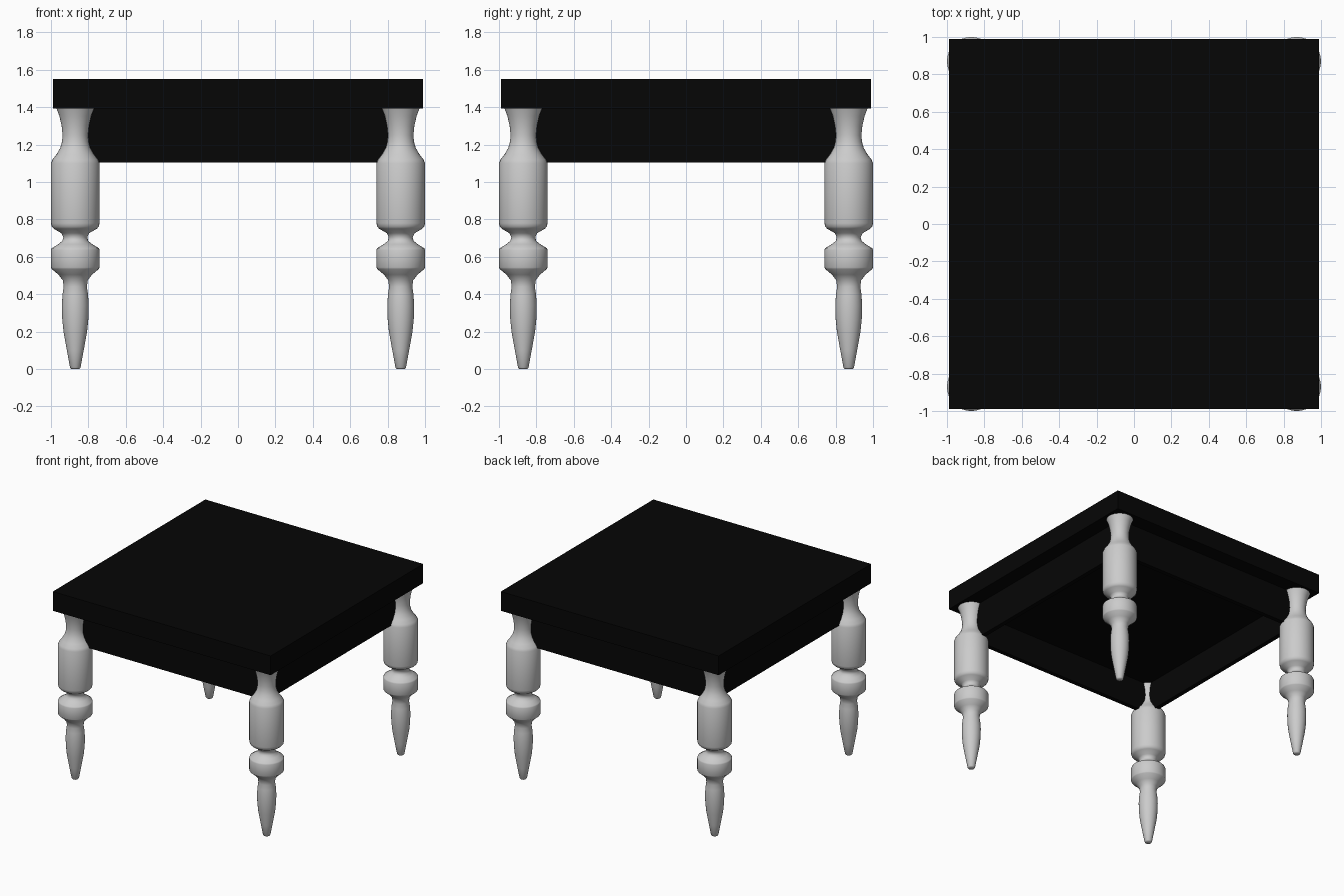
import bpy
import bmesh
import math

cube = bpy.data.objects.get("Cube")
if cube:
    bpy.data.objects.remove(cube, do_unlink=True)


def make_material(name, value):
    mat = bpy.data.materials.new(name)
    mat.use_nodes = True
    colour = (value, value, value, 1)
    mat.diffuse_color = colour
    mat.node_tree.nodes["Principled BSDF"].inputs["Base Color"].default_value = colour
    return mat


black = make_material("black_wood", 0.0018)
grey = make_material("pale_grey", 0.6)


def add_object(name, bm, mat, location=(0, 0, 0)):
    mesh = bpy.data.meshes.new(name)
    bm.to_mesh(mesh)
    bm.free()
    mesh.materials.append(mat)
    ob = bpy.data.objects.new(name, mesh)
    ob.location = location
    bpy.context.collection.objects.link(ob)
    return ob


def box(half, low, high):
    bm = bmesh.new()
    bmesh.ops.create_cube(bm, size=2)
    for v in bm.verts:
        v.co = (v.co.x * half, v.co.y * half, high if v.co.z > 0 else low)
    bm.normal_update()
    return bm


# Leg profile from foot to head: (radius, height)
LEG = [(0, 0), (0.022, 0), (0.028, 0.008), (0.045, 0.1), (0.063, 0.2),
       (0.07, 0.27), (0.072, 0.34), (0.068, 0.4), (0.062, 0.44),
       (0.067, 0.475), (0.09, 0.505), (0.126, 0.535), (0.13, 0.543),
       (0.13, 0.637), (0.126, 0.646), (0.09, 0.668), (0.069, 0.685),
       (0.064, 0.705), (0.075, 0.727), (0.115, 0.75), (0.126, 0.762),
       (0.13, 0.78), (0.13, 1.1), (0.122, 1.12), (0.1, 1.148),
       (0.08, 1.183), (0.071, 1.215), (0.068, 1.25), (0.073, 1.3),
       (0.085, 1.353), (0.1, 1.392), (0, 1.392)]


def turned_leg(name, x, y):
    bm = bmesh.new()
    verts = [bm.verts.new((r, 0, z)) for r, z in LEG]
    edges = [bm.edges.new(pair) for pair in zip(verts, verts[1:])]
    bmesh.ops.spin(bm, geom=verts + edges, cent=(0, 0, 0), axis=(0, 0, 1),
                   angle=math.tau, steps=32, use_duplicate=False)
    bmesh.ops.remove_doubles(bm, verts=bm.verts[:], dist=0.0005)
    bmesh.ops.recalc_face_normals(bm, faces=bm.faces[:])
    ob = add_object(name, bm, grey, (x, y, 0))
    bpy.ops.object.select_all(action='DESELECT')
    ob.select_set(True)
    bpy.context.view_layer.objects.active = ob
    bpy.ops.object.shade_smooth_by_angle(angle=math.radians(60))


# Square top
add_object("table_top", box(0.99, 1.392, 1.55), black)

# Apron: a box with its underside inset and pushed up into a recess
bm = box(0.87, 1.105, 1.392)
under = min(bm.faces, key=lambda f: f.normal.z)
bmesh.ops.inset_region(bm, faces=[under], thickness=0.05)
recess = bmesh.ops.extrude_face_region(bm, geom=[under])["geom"]
bmesh.ops.delete(bm, geom=[under], context='FACES_ONLY')
bmesh.ops.translate(bm, vec=(0, 0, 0.24),
                    verts=[g for g in recess if isinstance(g, bmesh.types.BMVert)])
bmesh.ops.recalc_face_normals(bm, faces=bm.faces[:])
add_object("apron", bm, black)

# Four turned legs
for end, sy in (("front", -1), ("back", 1)):
    for side, sx in (("right", -1), ("left", 1)):
        turned_leg(end + "_" + side + "_leg", sx * 0.87, sy * 0.87)
